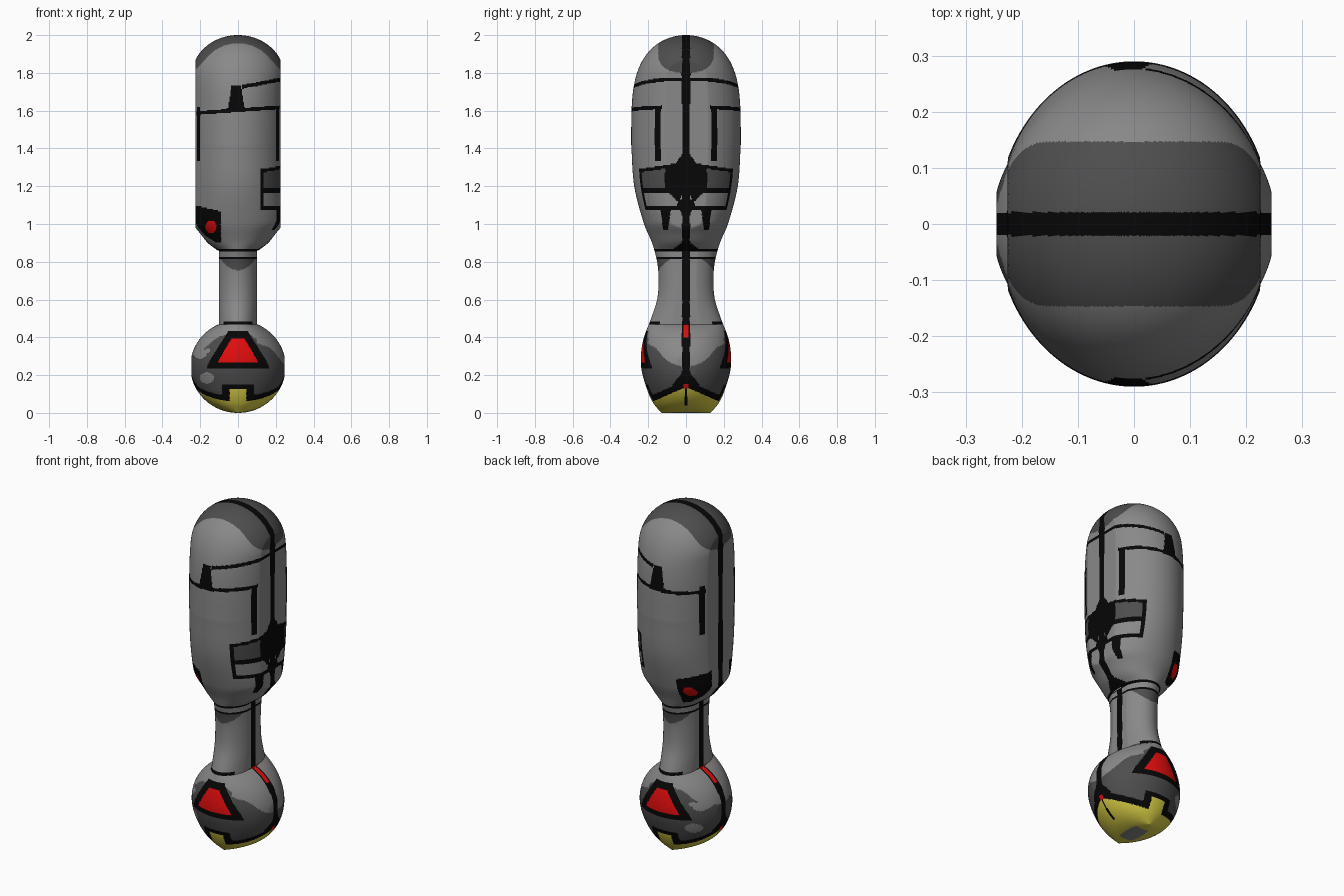
import bpy
import bmesh
import math

cube = bpy.data.objects.get("Cube")
if cube:
    bpy.data.objects.remove(cube, do_unlink=True)


def make_material(name, rgb):
    mat = bpy.data.materials.new(name)
    mat.use_nodes = True
    mat.diffuse_color = (*rgb, 1)
    bsdf = mat.node_tree.nodes["Principled BSDF"]
    bsdf.inputs["Base Color"].default_value = (*rgb, 1)
    bsdf.inputs["Roughness"].default_value = 0.7
    return mat


LIGHT, DARK, BLACK, RED, YELLOW = range(5)
MATERIALS = [
    make_material("light grey", (.25, .25, .25)),
    make_material("dark grey", (.075, .075, .075)),
    make_material("black", (.002, .002, .002)),
    make_material("red", (.8, .004, .004)),
    make_material("yellow", (.7, .62, .06)),
]
SEGMENTS = 300


def curve(points, z):
    """Smooth curve through (height, value) pairs."""
    def slope(i):
        a, b = points[max(i - 1, 0)], points[min(i + 1, len(points) - 1)]
        return (b[1] - a[1]) / (b[0] - a[0])
    z = min(max(z, points[0][0]), points[-1][0])
    i = next(k for k in range(len(points) - 1) if z <= points[k + 1][0])
    (z0, v0), (z1, v1) = points[i], points[i + 1]
    h = z1 - z0
    t = (z - z0) / h
    s = t * t * (3 - 2 * t)
    tangent = t * (1 - t) ** 2 * slope(i) - t * t * (1 - t) * slope(i + 1)
    return v0 + (v1 - v0) * s + h * tangent


def inside(u, v, left, right, low, high):
    return left < u < right and low < v < high


def in_taper(u, v, low, high, wide, narrow):
    """Trapezoid centred on u = 0, wide at the bottom."""
    if not low < v < high:
        return False
    return abs(u) < wide + (narrow - wide) * (v - low) / (high - low)


# Half depth of the whole figure up to its widest level
DEPTH = [(0, .13), (.05, .172), (.12, .205), (.25, .238), (.38, .228),
         (.5, .185), (.6, .153), (.7, .145), (.8, .153), (.9, .18),
         (1, .222), (1.2, .274), (1.42, .29)]
SHOULDER = [(.86, .108), (.9, .16), (.95, .2), (1, .238), (1.05, .246)]


def half_depth(z):
    if z < 1.42:
        return curve(DEPTH, z)
    return .29 * math.sqrt(max(0, 1 - ((z - 1.42) / .58) ** 3.8))


def grip_width(z):
    if z < 1.78:
        return curve(SHOULDER, z)
    return .246 * math.sqrt(max(0, 1 - ((z - 1.78) / .22) ** 2))


def neck_width(z):
    return .108


def ball_width(z):
    return 1.03 * math.sqrt(max(0, .245 ** 2 - (z - .245) ** 2))


# Grip markings, the same on front and back
def paint_grip(x, y, z):
    a = abs(y)
    # stripe, thin just above the neck and flared at both ends
    if a < (.011 if .91 < z < 1.0 else .021):
        return BLACK
    if z < .91 and a < .021 + .05 * max(0, 1 - (z - .865) / .035):
        return BLACK
    if z > 1.8 and (a / .147) ** 2.4 + max(0, (1.9 - z) / .1) ** 2.4 < 1:
        return DARK
    if z < 1.9 and a < .021 + .03 * max(0, 1 - abs(z - 1.84) / .06):
        return BLACK
    # shoulder seams and front notch
    if abs(z - 1.602 - x * .07) < .01 and a > .13:
        return BLACK
    if x > .02 and abs(z - 1.722 - x * .19) < .01:
        return BLACK
    if in_taper(x + .01, z, 1.6, 1.735, .045, .025) and a > .13:
        return BLACK
    if in_taper(x + .01, z, 1.6, 1.625, .06, .035) and a > .13:
        return BLACK
    # side seams
    if inside(a, z, .133, .163, 1.33, 1.62):
        return BLACK
    if x > 0:
        # side panels in their black frame
        if x > .137 and inside(a, z, .112, .24, 1.195, 1.293 - (a - .11) * .15):
            return DARK
        if x > .137 and inside(a, z, .045, .24, 1.092, 1.165 - max(0, .09 - a)):
            return LIGHT
        if x > .12 and inside(a, z, .02, .25, 1.15, 1.328 - a * .15):
            return BLACK
        if x > .12 and inside(a, z, .03, .25, 1.072, 1.2):
            return BLACK
        if in_taper(a, z, 1.3, 1.37, .07, .02):
            return BLACK
        if in_taper(a, -z, -1.13, -1.04, .05, .02):
            return BLACK
        if in_taper(a - .108, -z, -1.08, -.97, .028, .013):
            return BLACK
    else:
        # patch with a red lamp
        if math.hypot(x + .143, (z - .985) * .85) < .029 and a > .1:
            return RED
        if x < -.09 and a > .08 and .9 < z < 1.045 - x * .24 and z > .83 - x * .62:
            return BLACK
    if z < .867:
        return BLACK
    return LIGHT


# Neck rings and side stripes
def paint_neck(x, y, z):
    a = abs(y)
    if a < .021 or abs(z - .82) < .006 or z > .853:
        return BLACK
    if z < .482 and abs(x) < .075:
        return BLACK
    if .755 + 7 * x * x < z < .82 and a > .05:
        return DARK
    return LIGHT


# Ball with triangles, tip and mottled greys
def paint_ball(x, y, z):
    a = abs(y)
    if z < .005 and a < .07:
        return LIGHT
    tip = .137 - .44 * a
    if a < .012 and (z > .4 or abs(z - .14) < .012):
        return RED
    if a < .006 and z > .04:
        return BLACK
    if z < tip or (abs(x) < .044 and z < .124):
        return YELLOW
    if z < tip + .035 or (abs(x) < .085 and z < .148):
        return BLACK
    if a > .1:
        if in_taper(x, z, .265, .35, .11, .062) or in_taper(x, z, .34, .395, .066, .032):
            return RED
        if in_taper(x, z, .238, .275, .165, .15) or in_taper(x, z, .27, .435, .155, .05):
            return BLACK
    if a < .022 + .05 * max(0, 1 - abs(z - .15) / .06):
        return BLACK
    for sx, sz, size in ((-.165, .185, .03), (-.2, .315, .027), (-.16, .33, .011)):
        if math.hypot((x - sx) * .8, z - sz) < size:
            return LIGHT
    wave = .01 * math.sin(x * 45)
    dip = .03 if x > .1 else 0
    if z < .285 + 3 * a * a + wave - dip and z < .42 + wave:
        return DARK
    return LIGHT


def loft(name, start, end, rings, width, limit, paint, rounded):
    """Stack of oval rings with flattened sides; a rounded end gets closer rings."""
    bm = bmesh.new()
    grid = []
    for i in range(rings + 1):
        t = i / rings
        z = start + (end - start) * (math.sin(t * math.pi / 2) if rounded else t)
        wx, wy = width(z), half_depth(z)
        row = []
        for j in range(SEGMENTS):
            angle = math.tau * j / SEGMENTS
            x = min(max(wx * math.cos(angle), -limit), limit)
            row.append(bm.verts.new((x, wy * math.sin(angle), z)))
        grid.append(row)
    for low, high in zip(grid, grid[1:]):
        for j in range(SEGMENTS):
            k = (j + 1) % SEGMENTS
            face = bm.faces.new((low[j], low[k], high[k], high[j]))
            face.smooth = True
            face.material_index = paint(*face.calc_center_median())
    bmesh.ops.remove_doubles(bm, verts=bm.verts, dist=.00001)
    bmesh.ops.recalc_face_normals(bm, faces=bm.faces)
    mesh = bpy.data.meshes.new(name)
    bm.to_mesh(mesh)
    bm.free()
    for mat in MATERIALS:
        mesh.materials.append(mat)
    obj = bpy.data.objects.new(name, mesh)
    bpy.context.collection.objects.link(obj)


loft("grip", .86, 2, 250, grip_width, .225, paint_grip, True)
loft("neck", .468, .86, 70, neck_width, .1, paint_neck, False)
loft("ball", .468, 0, 130, ball_width, .245, paint_ball, True)
